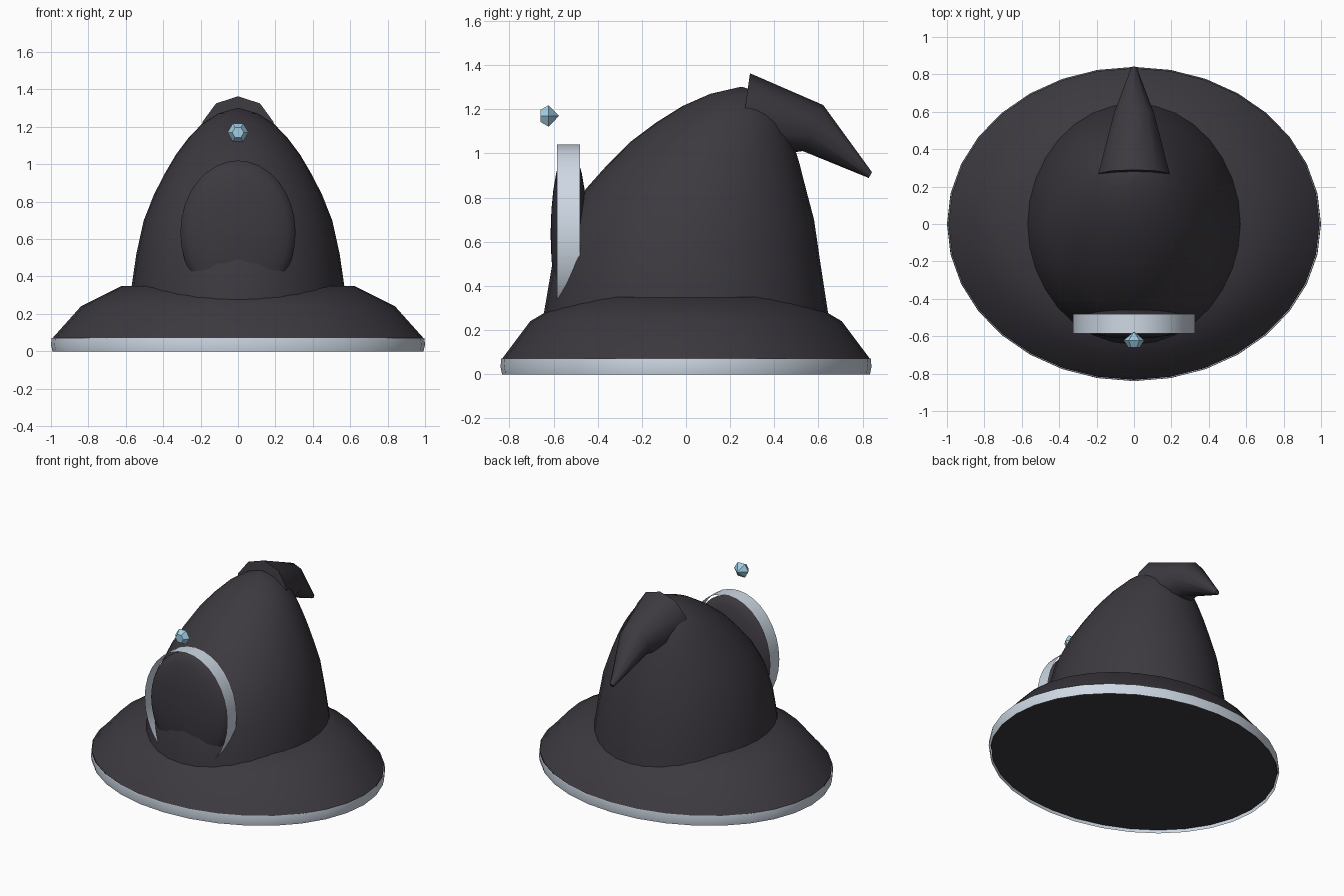
import bpy, math
from mathutils import Vector

if "Cube" in bpy.data.objects:
    bpy.data.objects.remove(bpy.data.objects["Cube"])


def material(name, rgb):
    m = bpy.data.materials.new(name)
    m.diffuse_color = (*rgb, 1)
    m.use_nodes = True
    m.node_tree.nodes["Principled BSDF"].inputs["Base Color"].default_value = m.diffuse_color
    return m


CLOTH = material("dark_cloth", (0.045, 0.04, 0.05))
METAL = material("pale_metal", (0.62, 0.69, 0.78))
CRYSTAL = material("blue_crystal", (0.36, 0.62, 0.78))


def ring(center, u, v, n):
    """Ellipse of n points around center with half axes u and v."""
    c, u, v = Vector(center), Vector(u), Vector(v)
    return [c + u * math.cos(2 * math.pi * i / n) + v * math.sin(2 * math.pi * i / n)
            for i in range(n)]


def loft(name, rings, mat, caps=True, smooth=40):
    """Skin a list of equal rings; optionally close both ends."""
    n = len(rings[0])
    verts = [p for r in rings for p in r]
    faces = [(k * n + i, k * n + (i + 1) % n, (k + 1) * n + (i + 1) % n, (k + 1) * n + i)
             for k in range(len(rings) - 1) for i in range(n)]
    if caps:
        faces.append(tuple(reversed(range(n))))
        faces.append(tuple(range(len(verts) - n, len(verts))))
    me = bpy.data.meshes.new(name)
    me.from_pydata(verts, [], faces)
    me.materials.append(mat)
    ob = bpy.data.objects.new(name, me)
    bpy.context.collection.objects.link(ob)
    if smooth:
        bpy.ops.object.select_all(action='DESELECT')
        ob.select_set(True)
        bpy.context.view_layer.objects.active = ob
        bpy.ops.object.shade_smooth_by_angle(angle=math.radians(smooth))
    return ob


def flat_ring(r, z, n=32):
    return ring((0, 0, z), (r, 0, 0), (0, 0.84 * r, 0), n)


# Oval brim: sloping skirt with a flat underside
loft("brim", [flat_ring(r, z) for r, z in
              [(0.985, 0.02), (0.992, 0.07), (0.84, 0.24), (0.62, 0.35)]], CLOTH)

# Thin pale ribbon round the brim edge
loft("brim_band", [flat_ring(r, z) for r, z in
                   [(0.992, 0), (1.0, 0.035), (0.996, 0.072)]], METAL, caps=False)

# Crown: rounded dome leaning backwards (z, centre y, y half axis)
crown = [(0.2, 0, 0.645), (0.28, 0, 0.643), (0.52, 0.002, 0.604), (0.70, 0.02, 0.56),
         (0.84, 0.045, 0.498), (0.95, 0.08, 0.435), (1.05, 0.115, 0.37),
         (1.14, 0.16, 0.295), (1.215, 0.2, 0.215), (1.27, 0.23, 0.12), (1.3, 0.25, 0.01)]
loft("crown", [ring((0, y, z), (0.9 * r, 0, 0), (0, r, 0), 32) for z, y, r in crown], CLOTH)

# Bent tip: ten-sided cone drooping behind (centre y, z, radius, tilt)
tip = [(0.262, 1.165, 0.2, 8), (0.575, 1.115, 0.114, 24), (0.835, 0.902, 0.015, 30)]
rings = []
for y, z, r, deg in tip:
    a = math.radians(deg)
    rings.append(ring((0, y, z), (0, r * math.sin(a), r * math.cos(a)), (r, 0, 0), 10))
loft("bent_tip", rings, CLOTH)

# Front arch: thin oval hoop standing out of the crown
loft("front_hoop", [ring((0, y, 0.635), (0.325, 0, 0), (0, 0, 0.405), 32)
                    for y in (-0.48, -0.585)], METAL, caps=False)

# Lens-shaped pad inside the hoop
pad = []
for i in range(13):
    a = math.radians(-88 + 176 * i / 12)
    pad.append(ring((0, -0.53 - 0.083 * math.sin(a), 0.635), (0.308 * math.cos(a), 0, 0),
                    (0, 0, 0.385 * math.cos(a)), 32))
loft("front_pad", pad, CLOTH)

# Cut gem floating above the hoop
gem = [(-0.576, 0.001), (-0.622, 0.056), (-0.66, 0.031)]
loft("gem", [ring((0, y, 1.17), (r, 0, 0), (0, 0, r), 6) for y, r in gem],
     CRYSTAL, smooth=0)
